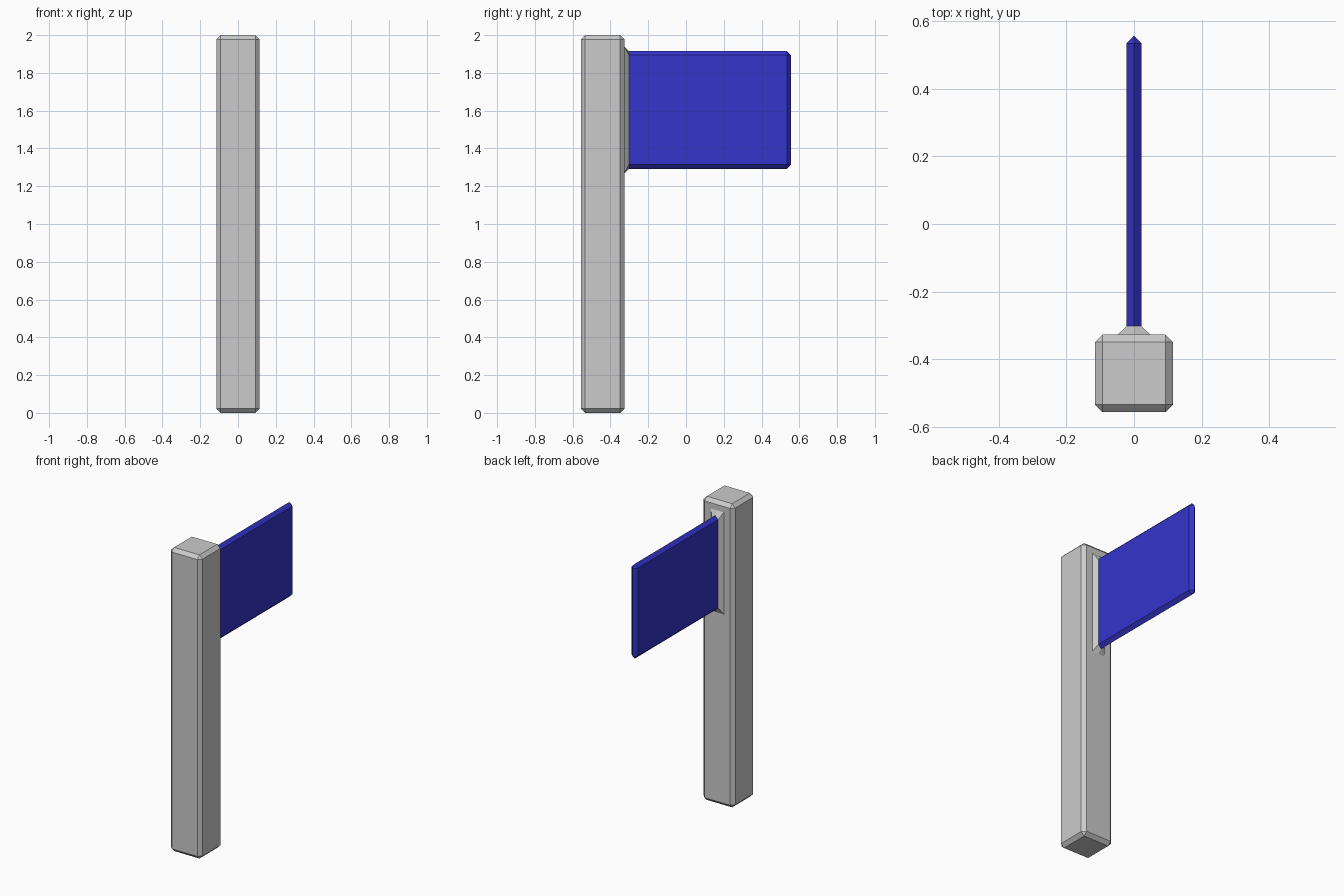
import bpy, bmesh

if "Cube" in bpy.data.objects:
    bpy.data.objects.remove(bpy.data.objects["Cube"])


def make_object(name, bm, color=None):
    bmesh.ops.recalc_face_normals(bm, faces=bm.faces[:])
    mesh = bpy.data.meshes.new(name)
    bm.to_mesh(mesh)
    bm.free()
    obj = bpy.data.objects.new(name, mesh)
    bpy.context.collection.objects.link(obj)
    if color:
        mat = bpy.data.materials.new(name + "_paint")
        mat.diffuse_color = color
        mat.use_nodes = True
        mat.node_tree.nodes["Principled BSDF"].inputs["Base Color"].default_value = mat.diffuse_color
        mesh.materials.append(mat)
    return obj


def loft(name, rings, color=None, cap_start=True):
    # Skin rings of equal point count, closing the ends
    bm = bmesh.new()
    loops = [[bm.verts.new(p) for p in ring] for ring in rings]
    n = len(loops[0])
    for a, b in zip(loops, loops[1:]):
        for i in range(n):
            j = (i + 1) % n
            bm.faces.new((a[i], a[j], b[j], b[i]))
    if cap_start:
        bm.faces.new(loops[0])
    bm.faces.new(loops[-1])
    return make_object(name, bm, color)


# Post: square bar with a flat chamfer on every edge
bm = bmesh.new()
bmesh.ops.create_cube(bm, size=1)
for v in bm.verts:
    v.co = (v.co.x * 0.23, v.co.y * 0.23 - 0.441, v.co.z * 2 + 1)
bmesh.ops.bevel(bm, geom=bm.edges[:], offset=0.0225, segments=1,
                profile=0.5, affect='EDGES')
make_object("post", bm)

C = 0.0225                      # half thickness of the sign = its chamfer
Z0, Z1 = 1.292, 1.916           # lower and upper ridge of the sign
Y0, Y1 = -0.302, 0.556          # root and tip of the sign


def hexagon(y, w, low, high, c):
    return [(0, y, low), (w, y, low + c), (w, y, high - c),
            (0, y, high), (-w, y, high - c), (-w, y, low + c)]


# Collar: tapered mount between the post and the sign
loft("collar", [hexagon(-0.326, 0.047, Z0 - 0.024, Z1 + 0.024, 0),
                hexagon(Y0, C, Z0, Z1, C)])

# Sign panel: thin board with edges chamfered to a central ridge
bm = bmesh.new()
root = [bm.verts.new(p) for p in hexagon(Y0, C, Z0, Z1, C)]
end = [bm.verts.new(p) for p in hexagon(Y1 - C, C, Z0, Z1, C)]
tip = [bm.verts.new((0, Y1, z)) for z in (Z0 + C, Z1 - C)]
bm.faces.new(root)
for i in range(6):
    j = (i + 1) % 6
    bm.faces.new((root[i], root[j], end[j], end[i]))
bm.faces.new((end[1], end[2], tip[1], tip[0]))
bm.faces.new((end[4], end[5], tip[0], tip[1]))
for i, j, t in ((0, 1, 0), (5, 0, 0), (2, 3, 1), (3, 4, 1)):
    bm.faces.new((end[i], end[j], tip[t]))
make_object("sign_panel", bm, (0.035, 0.035, 0.6, 1))
